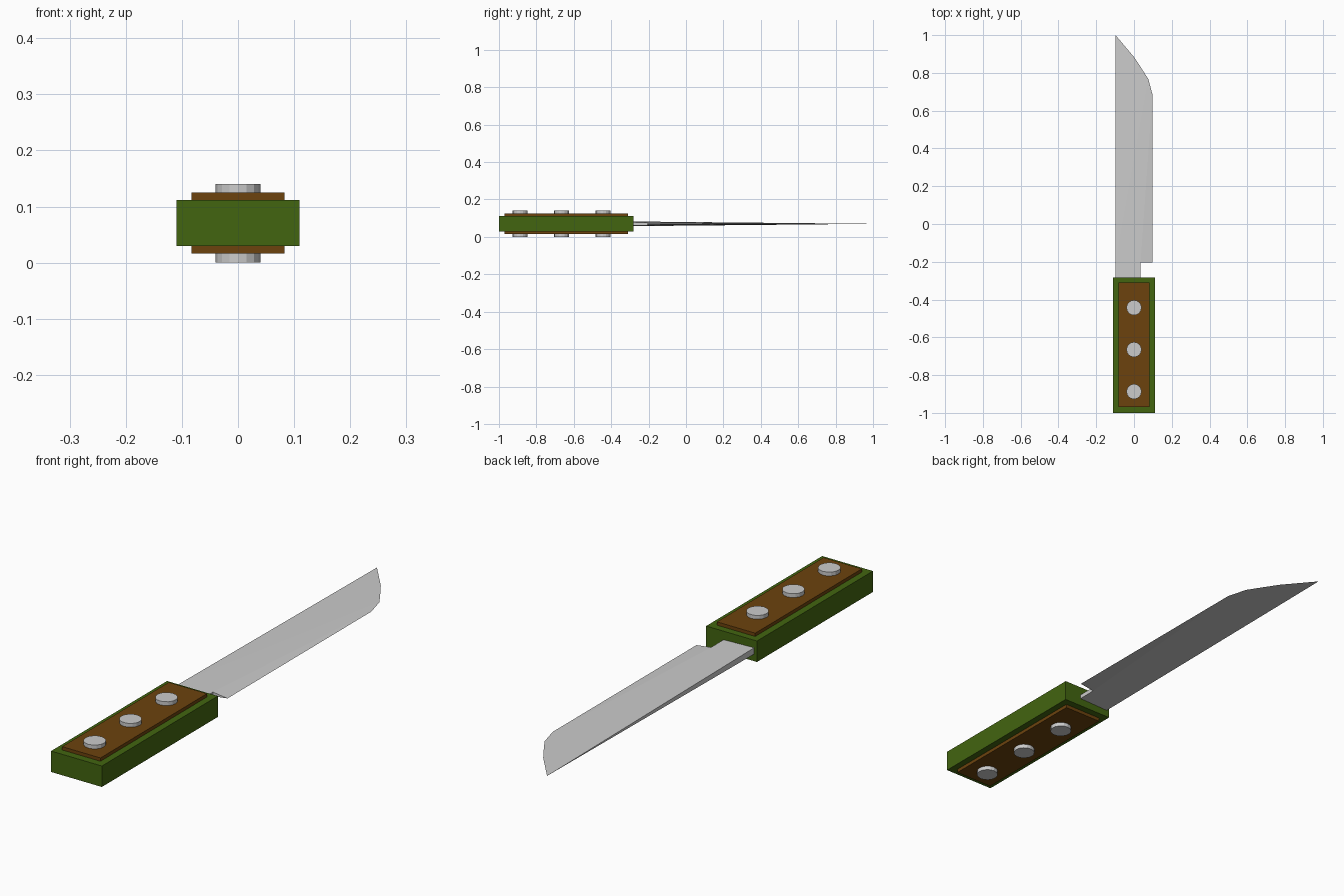
import bpy, bmesh

if "Cube" in bpy.data.objects:
    bpy.data.objects.remove(bpy.data.objects["Cube"])

ZC = 0.07  # mid plane of the knife


def material(name, rgb):
    m = bpy.data.materials.new(name)
    m.diffuse_color = (*rgb, 1)
    m.use_nodes = True
    m.node_tree.nodes["Principled BSDF"].inputs["Base Color"].default_value = m.diffuse_color
    return m


def box(name, x, y0, y1, z0, z1, mat):
    bpy.ops.mesh.primitive_cube_add(size=1, location=(0, (y0 + y1) / 2, (z0 + z1) / 2))
    ob = bpy.context.object
    ob.name = name
    ob.scale = (2 * x, y1 - y0, z1 - z0)
    bpy.ops.object.transform_apply(location=False, rotation=False, scale=True)
    ob.data.materials.append(mat)
    return ob


green = material("green", (0.055, 0.13, 0.005))
brown = material("brown", (0.15, 0.055, 0.004))

# Handle core and the two inset scales
box("handle", 0.11, -1.0, -0.282, 0.03, 0.112, green)
box("upper_scale", 0.083, -0.97, -0.31, 0.105, 0.125, brown)
box("lower_scale", 0.083, -0.97, -0.31, 0.016, 0.037, brown)

# Rivets through the handle
for i, y in enumerate((-0.887, -0.665, -0.443)):
    bpy.ops.mesh.primitive_cylinder_add(vertices=16, radius=0.04, depth=0.14,
                                        location=(0, y, ZC))
    bpy.context.object.name = f"rivet_{i + 1}"

# Blade: outline of (x, y, half thickness), thick spine tapering to edge and tip
outline = [
    (-0.098, -0.40, 0.0135), (0.035, -0.40, 0.009), (0.035, -0.205, 0.008),
    (0.098, -0.205, 0), (0.098, 0.685, 0), (0.076, 0.767, 0),
    (0.037, 0.828, 0), (0.0, 0.884, 0), (-0.098, 1.0, 0), (-0.098, -0.205, 0.0117),
]
bm = bmesh.new()
up = [bm.verts.new((x, y, ZC + h)) for x, y, h in outline]
down = [v if h == 0 else bm.verts.new((x, y, ZC - h))
        for v, (x, y, h) in zip(up, outline)]
faces = [(0, 1, 2, 9), (2, 3, 4), (9, 2, 4)] + [(9, i, i + 1) for i in range(4, 8)]
for f in faces:
    bm.faces.new([up[i] for i in f])
    bm.faces.new([down[i] for i in reversed(f)])

# Walls along the spine, tang and heel
for i in (0, 1, 2, 8, 9):
    j = (i + 1) % 10
    loop = list(dict.fromkeys((up[j], up[i], down[i], down[j])))
    bm.faces.new(loop)
bmesh.ops.recalc_face_normals(bm, faces=bm.faces)
me = bpy.data.meshes.new("blade")
bm.to_mesh(me)
bm.free()
bpy.context.collection.objects.link(bpy.data.objects.new("blade", me))
